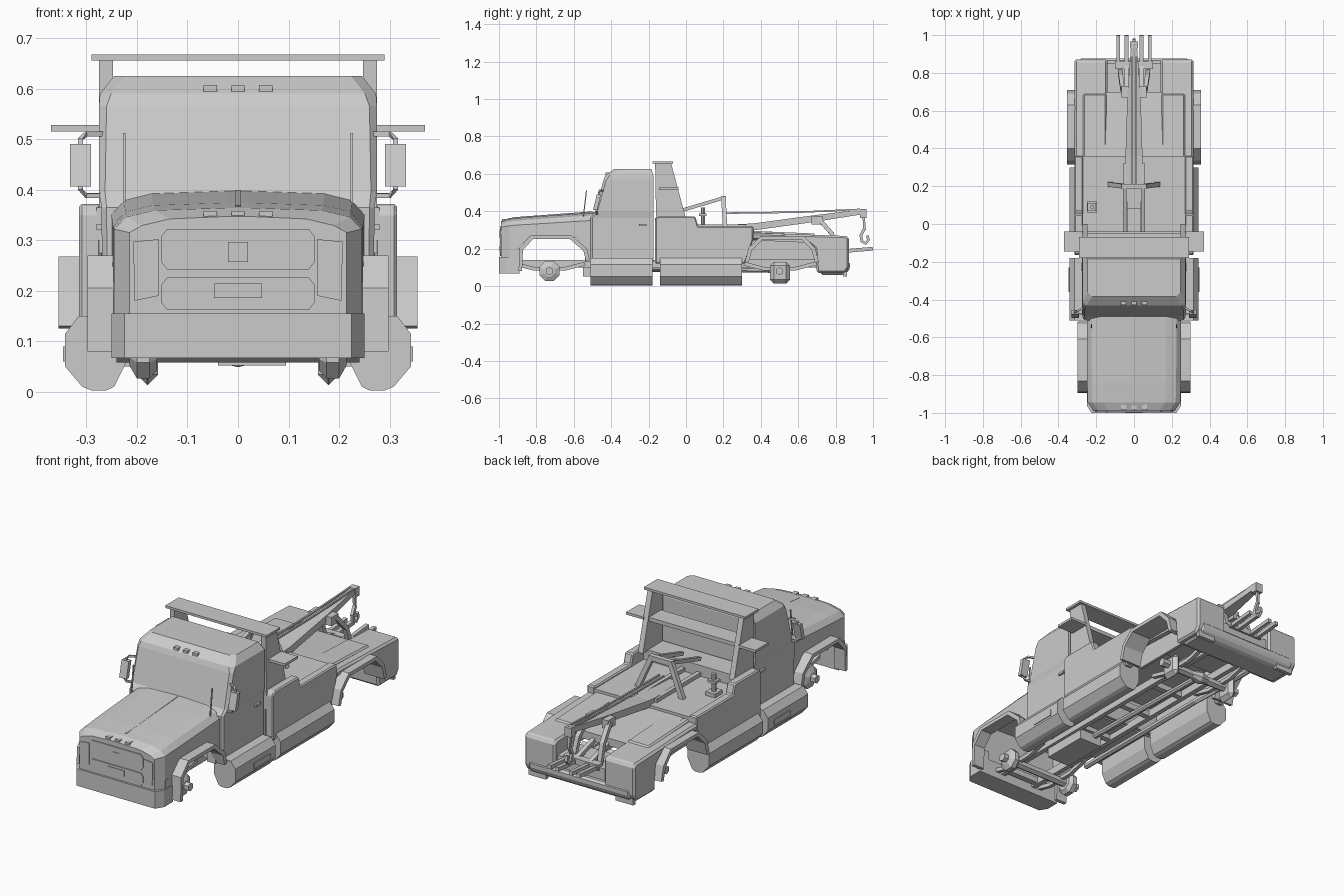
import bpy, bmesh, math
from mathutils import Vector

cube = bpy.data.objects.get("Cube")
if cube:
    bpy.data.objects.remove(cube, do_unlink=True)


def loft(name, sections, mirror=False, bevel=0):
    """Skin closed rings of equal length, with capped ends."""
    bm = bmesh.new()
    rings = [[bm.verts.new(p) for p in s] for s in sections]
    n = len(rings[0])
    for a, b in zip(rings, rings[1:]):
        for i in range(n):
            j = (i + 1) % n
            bm.faces.new((a[i], a[j], b[j], b[i]))
    bm.faces.new(rings[0][::-1])
    bm.faces.new(rings[-1])
    bmesh.ops.recalc_face_normals(bm, faces=bm.faces)
    mesh = bpy.data.meshes.new(name)
    bm.to_mesh(mesh)
    bm.free()
    ob = bpy.data.objects.new(name, mesh)
    bpy.context.collection.objects.link(ob)
    if bevel:
        mod = ob.modifiers.new("Bevel", 'BEVEL')
        mod.width, mod.segments = bevel, 1
        mod.limit_method = 'ANGLE'
    if mirror:
        ob.modifiers.new("Mirror", 'MIRROR')
    return ob


def box(name, x, y, z, mirror=False, bevel=0):
    rings = [[(a, y[0], z[0]), (a, y[1], z[0]), (a, y[1], z[1]), (a, y[0], z[1])] for a in x]
    return loft(name, rings, mirror, bevel)


def side_prism(name, x, profile, mirror=False, bevel=0):
    """Extrude a (y, z) profile across x."""
    return loft(name, [[(a, *p) for p in profile] for a in x], mirror, bevel)


def long_prism(name, y, profile, mirror=False, bevel=0):
    """Extrude an (x, z) profile along y."""
    return loft(name, [[(px, a, pz) for px, pz in profile] for a in y], mirror, bevel)


def bar(name, path, size, mirror=False, sides=4):
    """Sweep a regular section along straight joints; size may vary per point."""
    pts = [Vector(p) for p in path]
    sizes = size if isinstance(size, (list, tuple)) else [size] * len(pts)
    rings = []
    for i, (p, r) in enumerate(zip(pts, sizes)):
        d = (pts[min(i + 1, len(pts) - 1)] - pts[max(i - 1, 0)]).normalized()
        ref = Vector((1, 0, 0)) if abs(d.x) < 0.8 else Vector((0, 1, 0))
        u = (ref - d * ref.dot(d)).normalized()
        v = d.cross(u)
        rings.append([p + (u * math.cos(t) + v * math.sin(t)) * r
                      for t in [math.tau * (k + 0.5) / sides for k in range(sides)]])
    return loft(name, rings, mirror)


def symmetric(half):
    return half + [(-p[0], *p[1:]) for p in reversed(half)]


def flare(name, x, outer, cy, cz, shrink):
    """Wheel arch lip: strip between an arch line and its scaled copy."""
    inner = [(cy + (y - cy) * shrink, cz + (z - cz) * shrink) for y, z in outer]
    return side_prism(name, x, outer + inner[::-1], True)


def hood_line(w, edge, top):
    return [(w, edge), (w - .025, top - .018), (w - .08, top - .005), (.02, top)]


# Solid nose, then an open-bottomed hood shell
loft("nose", [[(x, y, z) for x, z in symmetric([(w, .15)] + hood_line(w, edge, top))]
              for y, w, edge, top in ((-.99, .215, .315, .347), (-.945, .245, .322, .364),
                                      (-.9, .247, .327, .368))])
shell = []
for y, w, low, edge, top in ((-.9, .247, .2, .327, .368), (-.84, .248, .262, .33, .374),
                             (-.6, .25, .262, .345, .39), (-.49, .25, .2, .352, .397)):
    outer = [(w, low)] + hood_line(w, edge, top)
    inner = [(w - .02, low)] + [(max(x - .015, .01), z - .015) for x, z in hood_line(w, edge, top)]
    shell.append([(x, y, z) for x, z in symmetric(outer) + symmetric(inner)[::-1]])
loft("hood", shell)
bar("hood_spine", [(0, -.92, .362), (0, -.5, .393)], .009)
side_prism("fender_rear_edge", (.2, .25), [(-.6, .27), (-.54, .2), (-.54, .13), (-.5, .13), (-.5, .28)], True)
long_prism("fender_front_edge", (-.945, -.89), [(.19, .07), (.247, .07), (.247, .2), (.19, .2)], True)
arch = [(-.895, .08), (-.89, .205), (-.83, .27), (-.61, .27), (-.53, .2), (-.515, .14)]
flare("front_wheel_flare", (.235, .298), arch, -.71, .08, .9)

# Front bumper, grille and lights
loft("front_bumper", [[(x, y, z) for x, y in symmetric([(.25, -.89), (.25, -.96), (.225, -1), (.02, -1)])]
                      for z in (.067, .155)])
long_prism("bumper_recess", (-1, -.99), symmetric([(.095, .08), (.095, .132)]))
for name, z0, z1 in (("upper_grille", .242, .322), ("lower_grille", .162, .226)):
    long_prism(name, (-.995, -.98), symmetric([(.14, z0), (.152, z0 + .015), (.152, z1 - .015), (.14, z1)]))
box("grille_block", (-.02, .02), (-.998, -.98), (.257, .296))
box("grille_plate", (-.047, .047), (-.998, -.98), (.186, .214))
long_prism("headlight", (-.994, -.98), [(.157, .19), (.205, .18), (.207, .297), (.157, .302)], True)
for i in (-1, 0, 1):
    x = i * .055
    box("hood_marker_light", (x - .013, x + .013), (-.985, -.95), (.345, .358))
    box("roof_marker_light", (x - .013, x + .013), (-.43, -.39), (.594, .607))

# Cab
cab = []
for z, front, back, w, c in ((.13, -.51, -.175, .268, .01), (.365, -.51, -.175, .27, .01),
                             (.395, -.487, -.175, .275, .012), (.565, -.442, -.175, .275, .015),
                             (.59, -.432, -.175, .273, .022), (.625, -.385, -.185, .245, .022)):
    cab.append([(x, y, z) for x, y in symmetric([(w, back), (w, front + c), (w - c, front), (.02, front)])])
loft("cab", cab)
box("door_handle", (.268, .28), (-.25, -.21), (.32, .332), True)
bar("antenna", [(.225, -.55, .36), (.225, -.532, .512)], .004, True)

# Door mirrors on tube frames
bar("mirror_frame", [(.25, -.47, .388), (.3, -.48, .388), (.312, -.48, .4), (.312, -.465, .5),
                     (.3, -.46, .51), (.26, -.44, .51)], .007, True)
side_prism("door_mirror", (.291, .332), [(-.497, .406), (-.475, .406), (-.455, .49), (-.477, .49)], True)

# Side steps and underslung tanks
step = [(.22, .15), (.315, .15), (.342, .115), (.342, .05), (.308, .01), (.29, .003),
        (.26, .003), (.245, .01), (.22, .06)]
long_prism("cab_step", (-.51, -.18), step, True)
long_prism("side_tank", (-.14, .3), step, True)
box("step_tread", (.31, .346), (-.36, -.23), (.06, .09), True)

# Bed: thin floor, side walls and front bulkhead
box("bed_floor", (-.275, .275), (-.165, .36), (.275, .31))
side_prism("bed_side", (.27, .315), [(-.165, .12), (.315, .12), (.36, .25), (.36, .32), (.065, .32),
                                     (.05, .372), (-.15, .372), (-.165, .355)], True, .006)
box("bed_bulkhead", (-.28, .28), (-.165, -.04), (.3, .365))
box("bed_front_wall", (-.27, .27), (-.165, -.15), (.13, .3))
side_prism("rear_bed", (-.24, .24), [(.35, .245), (.7, .23), (.7, .27), (.35, .297)])
box("wheel_arch_liner", (.2, .215), (.3, .72), (.14, .27), True)
side_prism("rear_quarter", (.14, .315),
           [(.35, .245), (.41, .25), (.63, .25), (.69, .2), (.7, .07), (.85, .07), (.872, .1), (.872, .258),
            (.855, .268), (.45, .282), (.35, .284)], True, .01)
box("tail_channel_floor", (-.15, .15), (.69, .85), (.1, .19))
side_prism("rear_bumper", (-.29, .29), [(.72, .06), (.845, .06), (.876, .09), (.876, .13), (.72, .13)], False, .01)
side_prism("wheel_well_box", (.145, .27), [(.335, .26), (.69, .25), (.69, .281), (.335, .296)], True, .008)
box("mud_flap", (.2, .3), (.84, .86), (.05, .1), True)
rear_arch = [(.315, .13), (.335, .205), (.4, .268), (.63, .268), (.69, .205), (.71, .13)]
flare("rear_wheel_flare", (.24, .355), rear_arch, .51, .08, .9)

# Light tower behind the cab
side_prism("tower_post", (.247, .275), [(-.16, .36), (.0, .36), (-.08, .658), (-.165, .658)], True)
box("tower_top", (-.29, .29), (-.18, -.07), (.655, .667))
box("tower_crossbar", (-.25, .25), (-.15, -.05), (.51, .53))
box("tower_wing", (.27, .37), (-.145, -.04), (.515, .528), True)

# Boom support frame
bar("support_strut", [(.05, -.04, .4), (.05, .19, .468)], .013, True)
bar("support_leg", [(.13, .21, .3), (.055, .2, .47)], .017, True)
bar("support_top", [(-.065, .2, .47), (.065, .2, .47)], .018)
box("boom_base_rail", (.035, .057), (-.04, .32), (.3, .33), True)

# Boom with cable, head and hook
loft("boom", [[(x, y, z) for x, z in symmetric([(w, z0), (w, z1)])]
              for y, w, z0, z1 in ((.08, .045, .295, .32), (.36, .045, .298, .335), (.68, .035, .342, .378),
                                   (.78, .028, .358, .39), (.95, .015, .385, .413))])
bar("boom_cable", [(.012, .2, .39), (.012, .6, .395), (.012, .93, .41)], .006, True)
box("boom_collar", (.03, .065), (.67, .73), (.33, .375), True)
bar("boom_brace", [(.06, .71, .36), (.07, .78, .28), (.075, .81, .18)], .016, True)
box("boom_tip", (-.02, .02), (.93, .965), (.365, .412))
bar("hook_link", [(0, .95, .37), (0, .955, .3)], .009)
bar("hook", [(0, .955, .31), (0, .935, .27), (0, .94, .24), (0, .96, .228), (0, .975, .245), (0, .97, .27)], .011)

# Tow forks
for x in (.04, .083):
    bar("tow_fork", [(x, .82, .185), (x, .999, .2)], .014, True)
box("fork_carrier", (-.1, .1), (.82, .86), (.175, .205))
bar("fork_lift_arm", [(.04, .62, .26), (.04, .85, .19)], .015, True)

# Work pole on the bed
box("pole_base", (-.25, -.195), (.06, .12), (.3, .33))
bar("pole", [(-.222, .09, .33), (-.222, .09, .42)], .012, False, 8)
box("pole_collar", (-.245, -.2), (.07, .11), (.375, .388))

# Chassis
box("frame_rail", (.085, .11), (-.92, .82), (.1, .14), True)
for y in (-.86, -.55, -.3, 0, .25, .68):
    box("cross_member", (-.1, .1), (y - .015, y + .015), (.105, .135))
box("gearbox", (-.04, .095), (-.55, -.3), (.052, .13))
bar("drive_shaft", [(0, -.3, .1), (0, .5, .085)], .016, False, 8)
bar("exhaust_pipe", [(-.15, -.55, .09), (-.15, .3, .09), (-.19, .4, .12), (-.19, .68, .12)], .015, False, 6)
for label, y in (("front", -.73), ("rear", .5)):
    bar(label + "_axle", [(-.24, y, .08), (.24, y, .08)], .022, False, 6)
    bar(label + "_leaf_spring", [(.135, y - .19, .12), (.135, y - .08, .092), (.135, y + .08, .092),
                                 (.135, y + .19, .12)], .014, True)
bar("front_hub", [(.16, -.73, .08), (.175, -.73, .08), (.2, -.73, .08), (.215, -.73, .08)],
    [.04, .058, .058, .03], True, 8)
box("rear_hub", (.158, .2), (.45, .555), (.014, .13), True, .02)
bar("differential", [(-.05, .5, .08), (0, .5, .08), (.05, .5, .08)], [.02, .034, .02], False, 8)
